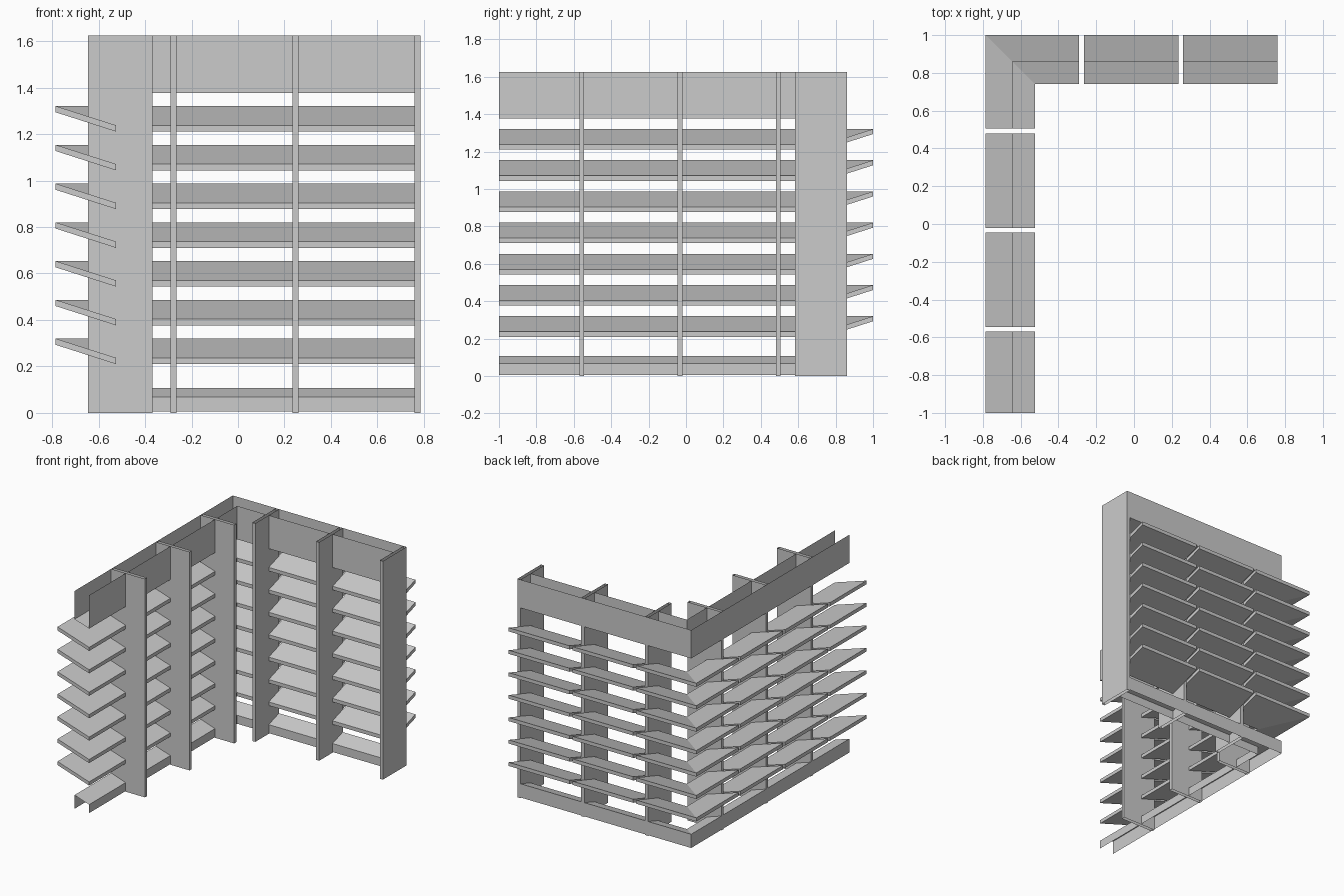
import bpy

if "Cube" in bpy.data.objects:
    bpy.data.objects.remove(bpy.data.objects["Cube"])

# Two matching louvred wings meet at a mitred outer corner (back left).
# d = depth inwards from the louvre tips, t = distance along the wing from the corner.
CX, CY = -0.785, 1.0
TOP = 1.625
FIN_T, FIN_W = (0.495, 1.02, 1.545), 0.025
WALL, INNER, FIN_IN = 0.14, 0.26, 0.418
PITCH = 0.1668


def place(wing, d, t, z):
    return (CX + d, CY - t, z) if wing == "left" else (CX + t, CY - d, z)


def sweep(wing, name, profile, spans, closed=True, skip=()):
    """Sweep a (d, z) profile along each span; a start of None is mitred."""
    verts, faces = [], []
    n = len(profile)
    for t0, t1 in spans:
        b = len(verts)
        verts += [place(wing, d, d if t0 is None else t0, z) for d, z in profile]
        verts += [place(wing, d, t1, z) for d, z in profile]
        for i in range(n if closed else n - 1):
            if i in skip:
                continue
            j = (i + 1) % n
            faces.append((b + i, b + j, b + n + j, b + n + i))
        if closed:
            if t0 is not None:
                faces.append(tuple(reversed(range(b, b + n))))
            faces.append(tuple(range(b + n, b + 2 * n)))
    if wing == "back":
        faces = [f[::-1] for f in faces]
    me = bpy.data.meshes.new(name)
    me.from_pydata(verts, [], faces)
    me.update()
    ob = bpy.data.objects.new(name, me)
    bpy.context.collection.objects.link(ob)
    return ob


for wing in ("left", "back"):
    # Bays between the fins; only the left wing runs on past its last fin
    bays = [(None, FIN_T[0])]
    bays += [(a + FIN_W, b) for a, b in zip(FIN_T, FIN_T[1:])]
    if wing == "left":
        bays.append((FIN_T[-1] + FIN_W, 2.0))

    # Sloping louvre blades
    for k in range(7):
        z = 0.21 + k * PITCH
        blade = [(0, z + 0.11), (0, z + 0.083), (INNER, z), (INNER, z + 0.027)]
        sweep(wing, f"{wing}_louvre_{k + 1}", blade, bays)

    # Fascia channel, open at the top, with sloping underside
    sweep(wing, f"{wing}_top_fascia",
          [(WALL, TOP), (WALL, 1.415), (INNER, 1.377), (INNER, TOP)],
          bays, closed=False)

    # Sill channel, open underneath, with sloping top
    sweep(wing, f"{wing}_bottom_sill",
          [(INNER, 0.005), (INNER, 0.068), (WALL, 0.107), (WALL, 0.005)],
          bays, closed=False)

    # Upright fins, hollow with open ends
    for k, t in enumerate(FIN_T):
        sweep(wing, f"{wing}_fin_{k + 1}",
              [(WALL, TOP), (WALL, 0), (FIN_IN, 0), (FIN_IN, TOP)],
              [(t, t + FIN_W)], skip=(1, 3))
